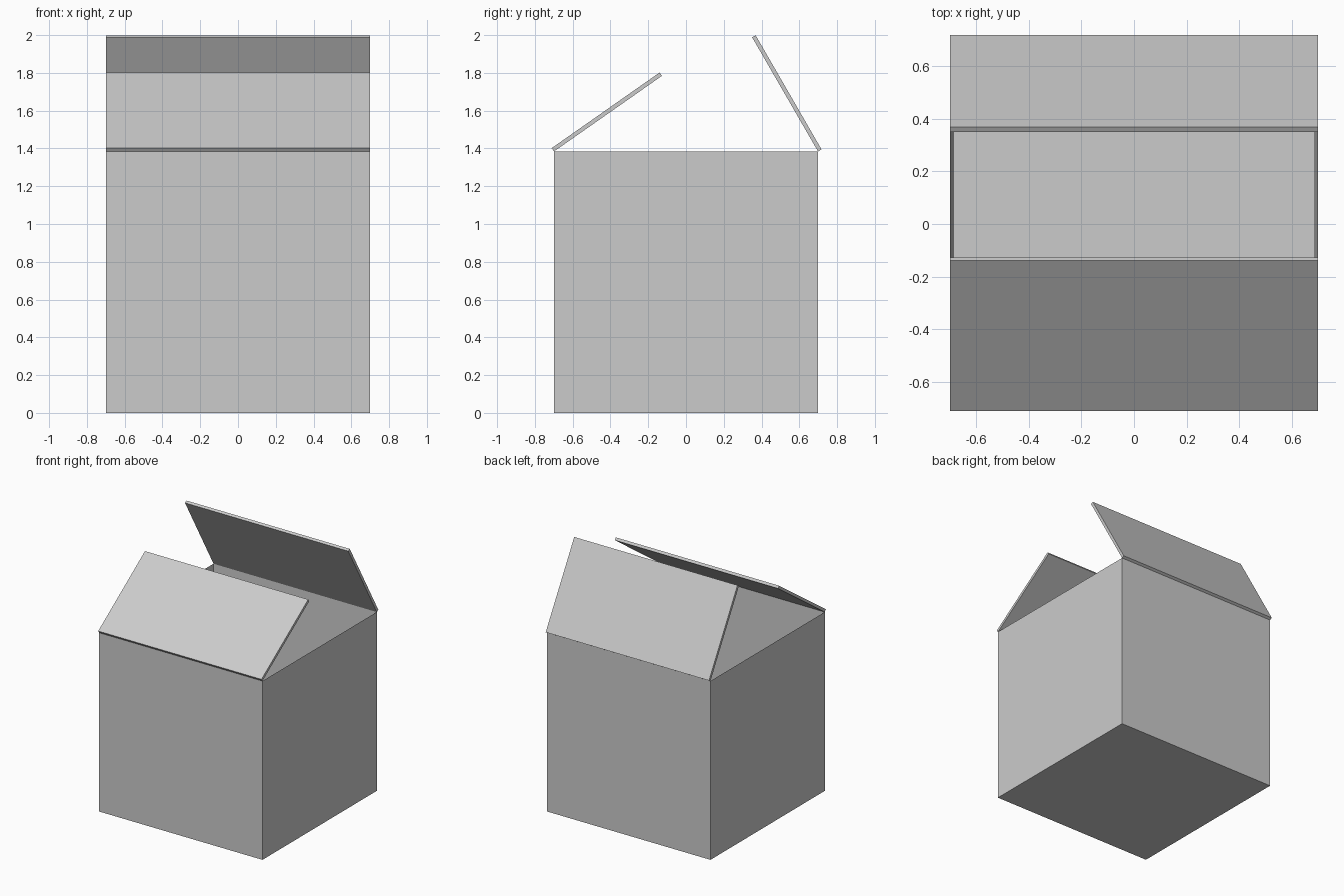
import bpy
import bmesh
from math import radians
from mathutils import Matrix, Vector

cube = bpy.data.objects.get("Cube")
if cube:
    bpy.data.objects.remove(cube, do_unlink=True)

HALF = 0.699      # half width of the box
TOP = 1.384       # height of the rim
WALL = 0.0215     # board thickness
FLAP = 0.698      # flap length

grey = bpy.data.materials.new("plain grey board")
grey.use_nodes = True
grey.diffuse_color = (0.6, 0.6, 0.6, 1)
grey.node_tree.nodes["Principled BSDF"].inputs["Base Color"].default_value = (0.6, 0.6, 0.6, 1)


def finish(name, bm):
    bmesh.ops.recalc_face_normals(bm, faces=bm.faces)
    mesh = bpy.data.meshes.new(name)
    bm.to_mesh(mesh)
    bm.free()
    mesh.materials.append(grey)
    obj = bpy.data.objects.new(name, mesh)
    bpy.context.collection.objects.link(obj)
    return obj


def block(low, high):
    low, high = Vector(low), Vector(high)
    bm = bmesh.new()
    bmesh.ops.create_cube(bm, size=1)
    bmesh.ops.scale(bm, vec=high - low, verts=bm.verts)
    bmesh.ops.translate(bm, vec=(low + high) / 2, verts=bm.verts)
    return bm


# Open box: inset the top face for the rim, then push it down to the floor
bm = block((-HALF, -HALF, 0), (HALF, HALF, TOP))
lid = max(bm.faces, key=lambda f: f.calc_center_median().z)
bmesh.ops.inset_region(bm, faces=[lid], thickness=WALL)
bmesh.ops.translate(bm, vec=(0, 0, WALL - TOP), verts=lid.verts)
finish("box_body", bm)


# Flaps hinged on the front and back rims, leaning inward
def flap(name, angle, turn):
    bm = block((-HALF, 0, 0), (HALF, FLAP, WALL))
    pose = (Matrix.Rotation(turn, 4, "Z")
            @ Matrix.Translation((0, -HALF, TOP))
            @ Matrix.Rotation(radians(angle), 4, "X"))
    bmesh.ops.transform(bm, matrix=pose, verts=bm.verts)
    finish(name, bm)


flap("front_flap", 35, 0)
flap("back_flap", 60, radians(180))
